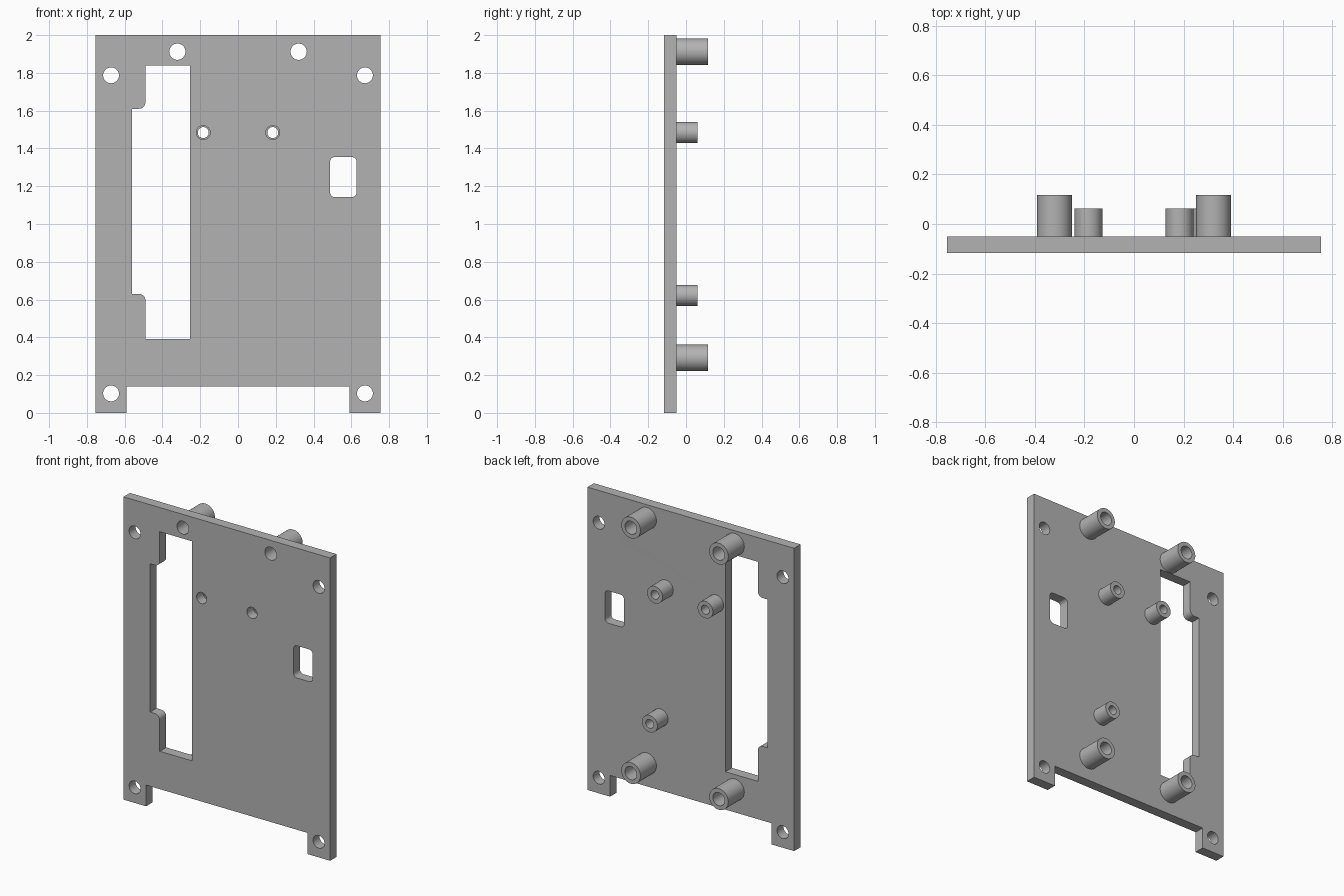
import bpy, bmesh
from math import cos, sin, pi, radians

cube = bpy.data.objects.get("Cube")
if cube:
    bpy.data.objects.remove(cube)

FRONT, BACK = -0.117, -0.05

grey = bpy.data.materials.new("plain grey")
grey.use_nodes = True
COLOUR = (0.45, 0.45, 0.45, 1)
grey.diffuse_color = COLOUR
grey.node_tree.nodes["Principled BSDF"].inputs["Base Color"].default_value = COLOUR


def arc(cx, cz, r, start, end, steps=8):
    """Points along an arc, angles in degrees."""
    angles = [radians(start + (end - start) * i / steps) for i in range(steps + 1)]
    return [(cx + r * cos(a), cz + r * sin(a)) for a in angles]


def circle(cx, cz, r, n=48):
    return arc(cx, cz, r, 0, 360, n)[:-1]


def rounded_rect(x0, x1, z0, z1, r):
    return (arc(x1 - r, z1 - r, r, 0, 90) + arc(x0 + r, z1 - r, r, 90, 180)
            + arc(x0 + r, z0 + r, r, 180, 270) + arc(x1 - r, z0 + r, r, 270, 360))


def add_object(name, bm):
    bmesh.ops.remove_doubles(bm, verts=bm.verts, dist=1e-5)
    bmesh.ops.recalc_face_normals(bm, faces=bm.faces)
    mesh = bpy.data.meshes.new(name)
    bm.to_mesh(mesh)
    bm.free()
    mesh.materials.append(grey)
    obj = bpy.data.objects.new(name, mesh)
    bpy.context.collection.objects.link(obj)
    bpy.ops.object.select_all(action='DESELECT')
    obj.select_set(True)
    bpy.context.view_layer.objects.active = obj
    bpy.ops.object.shade_smooth_by_angle(angle=radians(30))
    return obj


def plate_from_outlines(name, outlines):
    """Fill an outline with holes and give it the plate thickness."""
    curve = bpy.data.curves.new(name + " outline", 'CURVE')
    curve.dimensions = '2D'
    curve.fill_mode = 'BOTH'
    curve.extrude = (BACK - FRONT) / 2
    for points in outlines:
        spline = curve.splines.new('POLY')
        spline.points.add(len(points) - 1)
        for p, (x, z) in zip(spline.points, points):
            p.co = (x, z, 0, 1)
        spline.use_cyclic_u = True
    helper = bpy.data.objects.new(name + " outline", curve)
    bpy.context.collection.objects.link(helper)
    graph = bpy.context.evaluated_depsgraph_get()
    mesh = bpy.data.meshes.new_from_object(helper.evaluated_get(graph))
    bm = bmesh.new()
    bm.from_mesh(mesh)
    bpy.data.objects.remove(helper)
    bpy.data.curves.remove(curve)
    bpy.data.meshes.remove(mesh)
    for v in bm.verts:  # stand the plate upright
        x, z, d = v.co
        v.co = (x, (FRONT + BACK) / 2 - d, z)
    return add_object(name, bm)


def standoff(name, x, z, outer, bore, tip):
    """Hollow post on the back of the plate."""
    bm = bmesh.new()
    profile = [(outer, BACK), (outer, tip), (bore, tip), (bore, BACK)]
    rings = [[bm.verts.new((px, y, pz)) for px, pz in circle(x, z, r)] for r, y in profile]
    n = len(rings[0])
    for k, ring in enumerate(rings):
        following = rings[(k + 1) % len(rings)]
        for i in range(n):
            j = (i + 1) % n
            bm.faces.new((ring[i], ring[j], following[j], following[i]))
    return add_object(name, bm)


# Panel outline with two feet
half, foot, step = 0.755, 0.59, 0.14
outline = [(-half, 0), (-foot, 0), (-foot, step), (foot, step),
           (foot, 0), (half, 0), (half, 2), (-half, 2)]

# Tall slot with a wider middle and rounded shoulders
r = 0.035
slot = ([(-0.253, 0.39), (-0.253, 1.84), (-0.49, 1.84)]
        + arc(-0.49 - r, 1.61 + r, r, 0, -90)
        + [(-0.56, 1.61), (-0.56, 0.63)]
        + arc(-0.49 - r, 0.63 - r, r, 90, 0)
        + [(-0.49, 0.39)])

window = rounded_rect(0.487, 0.628, 1.142, 1.355, 0.027)

# Screw holes, mirrored left and right
holes = []
for side in (-1, 1):
    holes += [circle(side * 0.672, 1.787, 0.042), circle(side * 0.672, 0.103, 0.042),
              circle(side * 0.321, 1.912, 0.043), circle(side * 0.184, 1.484, 0.037)]

plate_from_outlines("panel", [outline, slot, window] + holes)

# Large and small standoffs
for side, label in ((-1, "right"), (1, "left")):
    standoff("upper_large_standoff_" + label, side * 0.321, 1.912, 0.07, 0.043, 0.117)
    standoff("lower_large_standoff_" + label, side * 0.321, 0.291, 0.07, 0.043, 0.117)
    standoff("upper_small_standoff_" + label, side * 0.184, 1.484, 0.056, 0.029, 0.062)
standoff("lower_small_standoff", 0.222, 0.622, 0.056, 0.029, 0.062)
